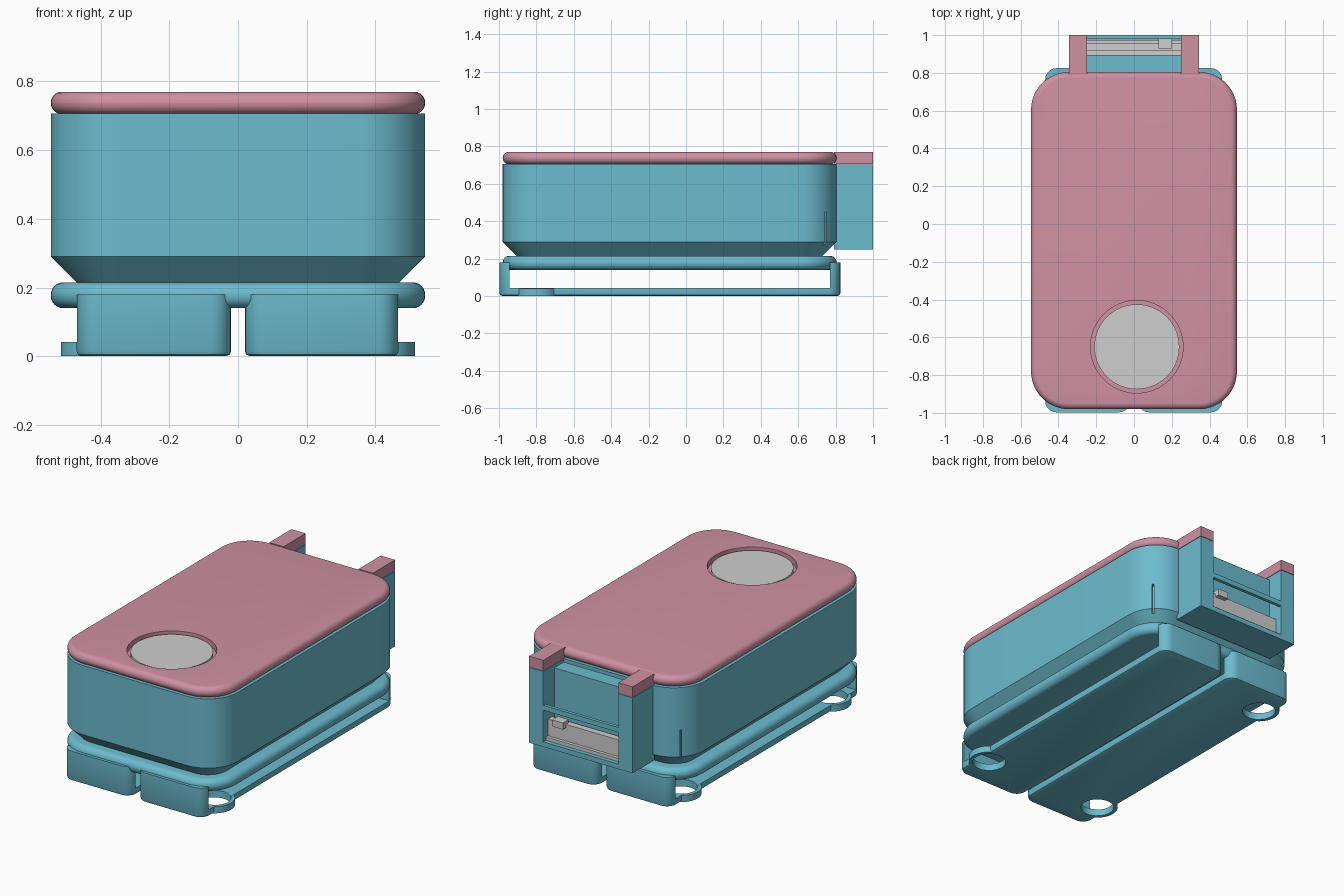
import bpy, bmesh, math

if "Cube" in bpy.data.objects:
    bpy.data.objects.remove(bpy.data.objects["Cube"])


def material(name, rgb):
    m = bpy.data.materials.new(name)
    m.diffuse_color = (*rgb, 1)
    m.use_nodes = True
    m.node_tree.nodes["Principled BSDF"].inputs["Base Color"].default_value = m.diffuse_color
    return m


TEAL = material("teal", (0.150, 0.503, 0.623))
PINK = material("pink", (0.623, 0.283, 0.366))
GREY = material("light grey", (0.62, 0.62, 0.62))


def finish(name, bm, mat, smooth=True):
    bmesh.ops.recalc_face_normals(bm, faces=bm.faces)
    me = bpy.data.meshes.new(name)
    bm.to_mesh(me)
    bm.free()
    ob = bpy.data.objects.new(name, me)
    bpy.context.collection.objects.link(ob)
    if mat:
        me.materials.append(mat)
    if smooth:
        shade(ob)
    return ob


def activate(ob):
    bpy.ops.object.select_all(action='DESELECT')
    ob.select_set(True)
    bpy.context.view_layer.objects.active = ob


def shade(ob):
    activate(ob)
    bpy.ops.object.shade_smooth_by_angle(angle=math.radians(35))


def loft(name, x0, x1, y0, y1, r, profile, mat, steps=12):
    """Rounded rectangle stacked through (inset, z) profile points."""
    bm = bmesh.new()
    rings = []
    for inset, z in profile:
        ring = []
        for i, (cx, cy) in enumerate([(x1 - r, y1 - r), (x0 + r, y1 - r),
                                      (x0 + r, y0 + r), (x1 - r, y0 + r)]):
            for k in range(steps + 1):
                a = math.pi / 2 * (i + k / steps)
                ring.append(bm.verts.new((cx + (r - inset) * math.cos(a),
                                          cy + (r - inset) * math.sin(a), z)))
        rings.append(ring)
    n = len(rings[0])
    for a, b in zip(rings, rings[1:]):
        for i in range(n):
            j = (i + 1) % n
            bm.faces.new((a[i], a[j], b[j], b[i]))
    bm.faces.new(rings[0][::-1])
    bm.faces.new(rings[-1])
    return finish(name, bm, mat)


def box(name, x0, x1, y0, y1, z0, z1, mat):
    bm = bmesh.new()
    bmesh.ops.create_cube(bm, size=1)
    for v in bm.verts:
        v.co = ((x0 + x1) / 2 + v.co.x * (x1 - x0),
                (y0 + y1) / 2 + v.co.y * (y1 - y0),
                (z0 + z1) / 2 + v.co.z * (z1 - z0))
    return finish(name, bm, mat, False)


def disc(name, x, y, r, z0, z1, mat):
    bm = bmesh.new()
    bmesh.ops.create_cone(bm, cap_ends=True, segments=64, radius1=r, radius2=r, depth=z1 - z0)
    bmesh.ops.translate(bm, verts=bm.verts, vec=(x, y, (z0 + z1) / 2))
    return finish(name, bm, mat)


def boolean(ob, tool, op='DIFFERENCE'):
    tool.hide_render = True
    mod = ob.modifiers.new("shape", 'BOOLEAN')
    mod.operation, mod.object, mod.solver = op, tool, 'EXACT'
    activate(ob)
    bpy.ops.object.modifier_apply(modifier=mod.name)
    bpy.data.objects.remove(tool)
    shade(ob)


def round_edge(z0, z1, r, n=6):
    """Profile with both rims rounded."""
    arc = [math.pi / 2 * k / n for k in range(n + 1)]
    low = [(r - r * math.sin(a), z0 + r - r * math.cos(a)) for a in arc]
    return low + [(i, z0 + z1 - z) for i, z in reversed(low)]


OUTLINE = (-0.545, 0.545, -0.98, 0.805, 0.2)

# Main body with a chamfered underside and two narrow slits at the back corners
body = loft("body", *OUTLINE, [(0.085, 0.205), (0.0, 0.29), (0.0, 0.706)], TEAL)
for s in (-1, 1):
    slit = box("slit_cutter", -0.03, 0.03, -0.006, 0.006, 0.27, 0.45, None)
    slit.rotation_euler.z = s * math.pi / 4
    slit.location = (s * 0.486, 0.746, 0)
    bpy.context.view_layer.update()
    boolean(body, slit)

# Lid with a round recess holding a flat disc
lid = loft("lid", *OUTLINE, round_edge(0.705, 0.77, 0.032), PINK)
boolean(lid, disc("recess_cutter", 0.015, -0.65, 0.245, 0.735, 0.8, None))
disc("lid_disc", 0.015, -0.65, 0.225, 0.73, 0.76, GREY)

# Rounded base plate under the body
loft("base_plate", *OUTLINE, round_edge(0.14, 0.215, 0.036), TEAL)

# Two undercarriage rails: thin floor, upright ends and ringed feet
for side, x0, x1, feet in (("left", -0.47, -0.02, [(-0.4, -0.8), (-0.4, 0.625)]),
                           ("right", 0.02, 0.467, [(0.4, -0.8)])):
    rail = loft(side + "_rail", x0, x1, -0.997, 0.825, 0.06,
                [(0.015, 0), (0.004, 0.005), (0, 0.015), (0, 0.18)], TEAL, 6)
    boolean(rail, box("gap_cutter", x0 - 0.1, x1 + 0.1, -0.945, 0.77, 0.042, 0.3, None))
    for x, y in feet:
        boolean(rail, disc("foot_ring", x, y, 0.115, 0.001, 0.041, None), 'UNION')
    for x, y in feet:
        boolean(rail, disc("foot_hole", x, y, 0.093, -0.1, 0.1, None))

# Rear frame: posts with caps
for s, side in ((-1, "left"), (1, "right")):
    a, b = sorted((s * 0.25, s * 0.345))
    box(side + "_post", a, b, 0.79, 1.0, 0.25, 0.703, TEAL)
    box(side + "_post_cap", a, b, 0.79, 1.0, 0.706, 0.77, PINK)

# Rear frame: back panel, crossbar and sill
box("rear_panel", -0.25, 0.25, 0.79, 0.895, 0.27, 0.685, TEAL)
box("rear_crossbar", -0.25, 0.25, 0.98, 1.0, 0.47, 0.50, TEAL)
box("rear_sill", -0.25, 0.25, 0.79, 1.0, 0.25, 0.28, TEAL)

# Grey latch tray inside the rear frame
box("latch_tray", -0.25, 0.25, 0.895, 0.975, 0.278, 0.30, GREY)
box("latch_plate", -0.25, 0.25, 0.915, 0.955, 0.30, 0.40, GREY)
box("latch_tab", 0.13, 0.20, 0.93, 0.985, 0.38, 0.42, GREY)
